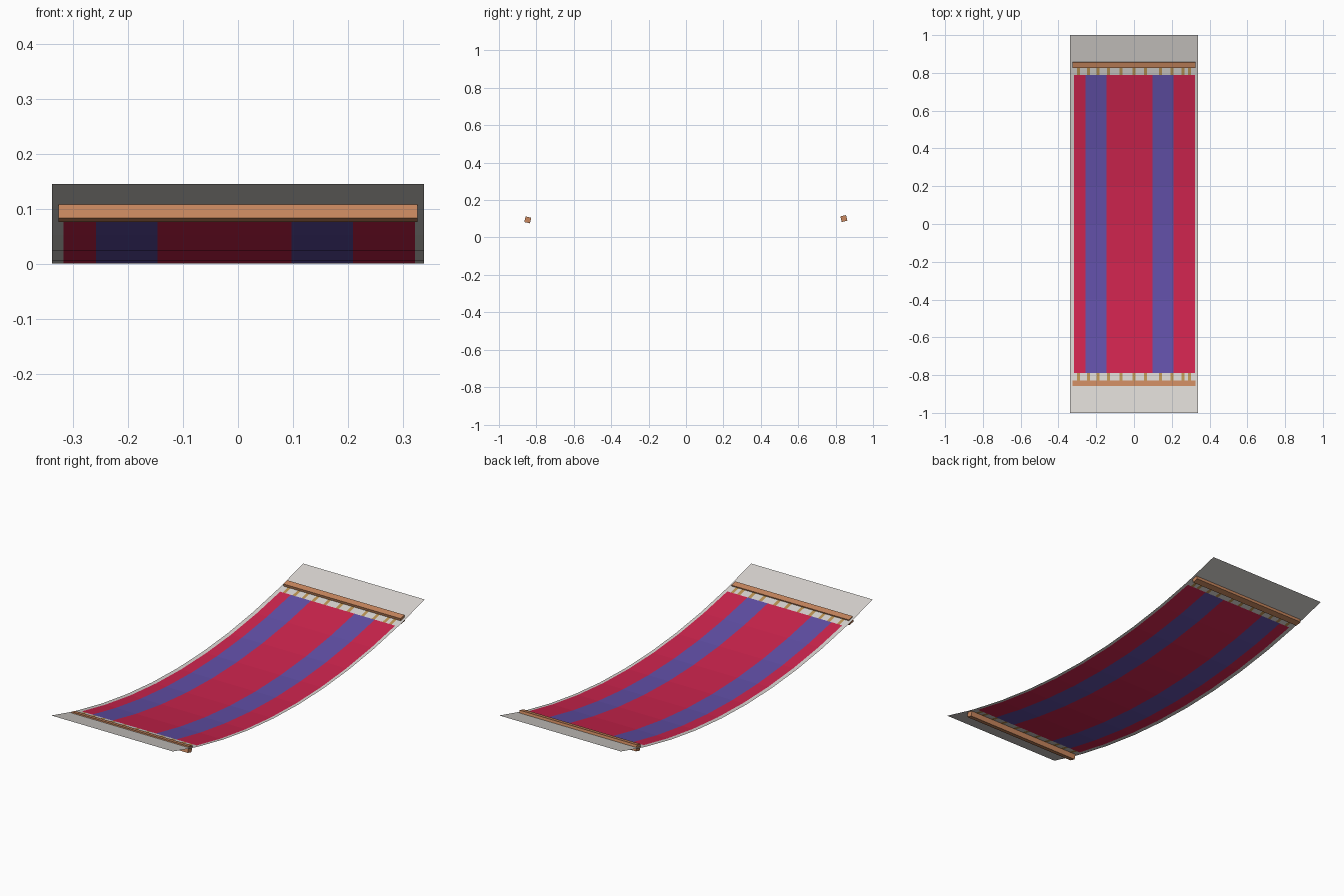
import bpy, bmesh, math

if "Cube" in bpy.data.objects:
    bpy.data.objects.remove(bpy.data.objects["Cube"])

def lin(c):
    c /= 255
    return c / 12.92 if c <= 0.04045 else ((c + 0.055) / 1.055) ** 2.4

def material(name, r, g, b):
    m = bpy.data.materials.new(name)
    m.diffuse_color = (lin(r), lin(g), lin(b), 1)
    m.use_nodes = True
    m.node_tree.nodes["Principled BSDF"].inputs["Base Color"].default_value = m.diffuse_color
    return m

backing = material("pale_backing", 216, 212, 208)
red = material("red_cloth", 206, 36, 78)
purple = material("purple_stripe", 98, 80, 168)
rope = material("tan_rope", 188, 148, 84)
wood = material("brown_wood", 200, 135, 94)

ROPES = [-0.295, -0.24, -0.19, -0.135, -0.07, 0.0, 0.06, 0.14, 0.2, 0.26, 0.295]
STRIPES = [(-0.258, -0.146), (0.097, 0.209)]
ROPE_HALF = 0.008
CLOTH_L, CLOTH_R, CLOTH_END, BAR_Y = -0.317, 0.322, 0.788, 0.846

def sag(y):
    return 0.145 * y * y

def colour(x, y):
    # 0 backing, 1 red, 2 purple, 3 rope
    if abs(y) < CLOTH_END:
        if not CLOTH_L < x < CLOTH_R:
            return 0
        return 2 if any(a < x < b for a, b in STRIPES) else 1
    if abs(y) < BAR_Y:
        return 3 if any(abs(x - r) < ROPE_HALF for r in ROPES) else 0
    return 0

# hanging sheet: one thin curved surface, cut along stripe and rope edges
xs = [-0.338, CLOTH_L, CLOTH_R, 0.338] + [e for s in STRIPES for e in s]
xs += [r + d for r in ROPES for d in (-ROPE_HALF, ROPE_HALF)]
xs = sorted(xs)
ys = sorted([s * v for s in (-1, 1) for v in (1, BAR_Y, CLOTH_END, 0.6, 0.4, 0.2)] + [0])
bm = bmesh.new()
grid = [[bm.verts.new((x, y, sag(y))) for x in xs] for y in ys]
for j in range(len(ys) - 1):
    for i in range(len(xs) - 1):
        f = bm.faces.new((grid[j][i], grid[j][i + 1], grid[j + 1][i + 1], grid[j + 1][i]))
        f.material_index = colour((xs[i] + xs[i + 1]) / 2, (ys[j] + ys[j + 1]) / 2)
mesh = bpy.data.meshes.new("hammock_sheet")
bm.to_mesh(mesh)
bm.free()
for m in (backing, red, purple, rope):
    mesh.materials.append(m)
bpy.context.collection.objects.link(bpy.data.objects.new("hammock_sheet", mesh))

# wooden spreader bars, tilted with the sheet
for name, y, z in (("front_spreader_bar", -0.846, 0.094), ("back_spreader_bar", 0.844, 0.101)):
    bpy.ops.mesh.primitive_cube_add(size=1, location=(0, y, z))
    bar = bpy.context.object
    bar.name = name
    bar.scale = (0.652, 0.031, 0.031)
    bar.rotation_euler.x = math.atan(0.29 * y)
    if y > 0:
        bar.rotation_euler.x *= -1
        bar.rotation_euler.x = abs(bar.rotation_euler.x)
    bar.data.materials.append(wood)
